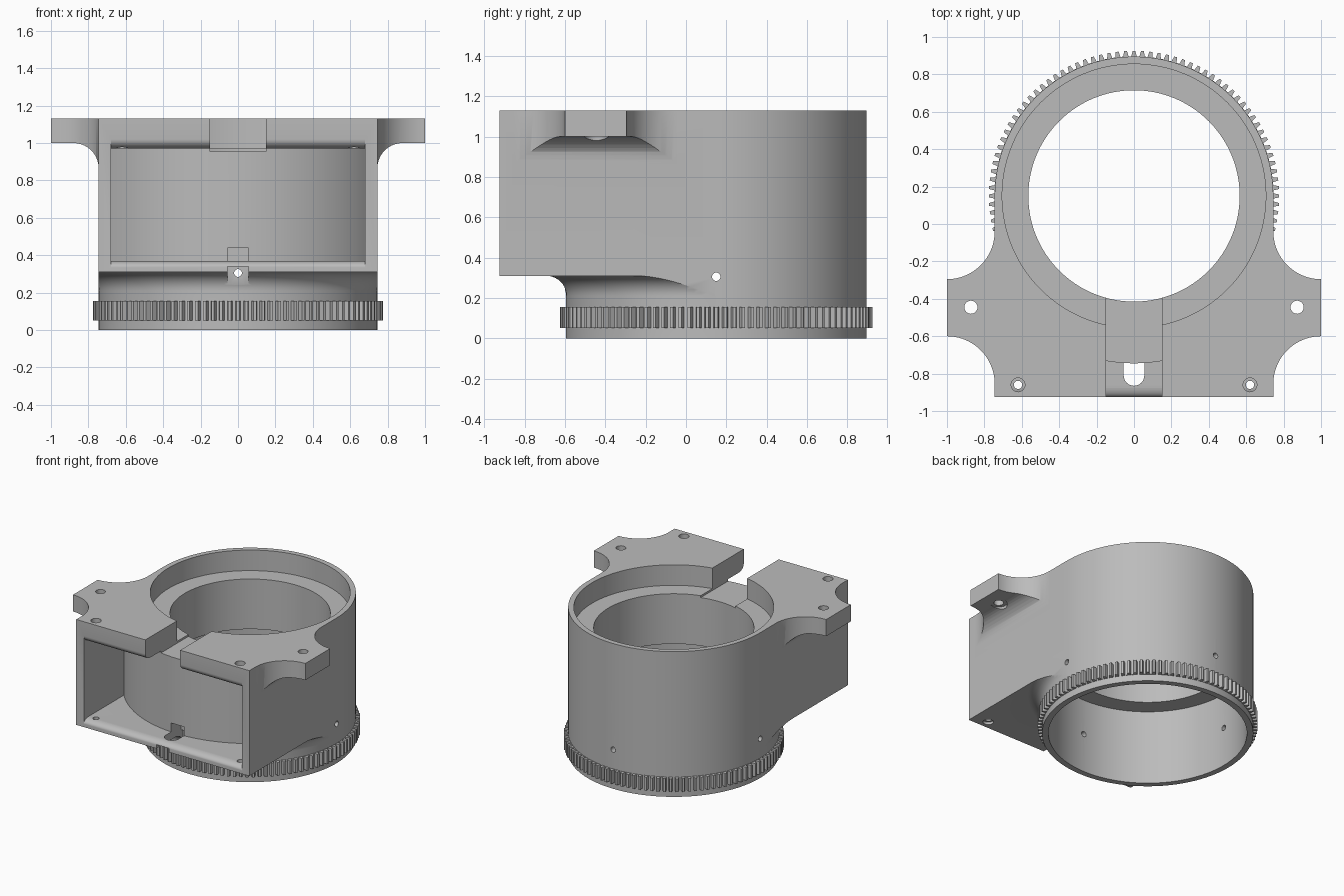
import bpy, bmesh, math
from math import sin, cos, pi
from mathutils import Matrix

if "Cube" in bpy.data.objects:
    bpy.data.objects.remove(bpy.data.objects["Cube"])

CY = 0.15          # y of the barrel axis
R = 0.745          # barrel radius
TOP = 1.13
SEG = 128

grey = bpy.data.materials.new("plain grey")
grey.use_nodes = True
grey.diffuse_color = (0.5, 0.5, 0.5, 1)
grey.node_tree.nodes["Principled BSDF"].inputs["Base Color"].default_value = (0.5, 0.5, 0.5, 1)


def finish(name, bm):
    bmesh.ops.recalc_face_normals(bm, faces=bm.faces)
    me = bpy.data.meshes.new(name)
    bm.to_mesh(me)
    bm.free()
    me.materials.append(grey)
    ob = bpy.data.objects.new(name, me)
    bpy.context.collection.objects.link(ob)
    return ob


def prism(name, pts, lo, hi, axis="z"):
    """Extrude a 2D outline along an axis."""
    place = {"z": lambda u, v, w: (u, v, w),
             "x": lambda u, v, w: (w, u, v),
             "y": lambda u, v, w: (u, w, v)}[axis]
    bm = bmesh.new()
    a = [bm.verts.new(place(u, v, lo)) for u, v in pts]
    b = [bm.verts.new(place(u, v, hi)) for u, v in pts]
    bm.faces.new(a)
    bm.faces.new(b)
    for i in range(len(pts)):
        j = (i + 1) % len(pts)
        bm.faces.new((a[i], a[j], b[j], b[i]))
    return finish(name, bm)


def arc(cu, cv, ru, rv, start, end, n):
    """Points on an elliptic arc, angles in degrees."""
    steps = [math.radians(start + (end - start) * i / n) for i in range(n + 1)]
    return [(cu + ru * cos(t), cv + rv * sin(t)) for t in steps]


def rod(u, v, r, lo, hi, axis="z", n=32):
    return prism("rod", arc(u, v, r, r, 0, 360, n)[:-1], lo, hi, axis)


def block(x0, x1, y0, y1, z0, z1):
    return prism("block", [(x0, y0), (x1, y0), (x1, y1), (x0, y1)], z0, z1)


def revolve(name, profile):
    """Spin an (r, z) profile around the barrel axis."""
    bm = bmesh.new()
    vs = [bm.verts.new((r, CY, z)) for r, z in profile]
    es = [bm.edges.new(p) for p in zip(vs, vs[1:])]
    bmesh.ops.spin(bm, geom=vs + es, cent=(0, CY, 0), axis=(0, 0, 1),
                   angle=2 * pi, steps=SEG, use_duplicate=False)
    bmesh.ops.remove_doubles(bm, verts=bm.verts, dist=1e-5)
    return finish(name, bm)


def combine(ob, other, op="DIFFERENCE"):
    """Apply a boolean and discard the helper."""
    mod = ob.modifiers.new("cut", "BOOLEAN")
    mod.operation, mod.object, mod.solver = op, other, "EXACT"
    bpy.context.view_layer.objects.active = ob
    bpy.ops.object.modifier_apply(modifier=mod.name)
    bpy.data.objects.remove(other)


# Body: round back, square front
outline = arc(0, CY, R, R, 0, 180, SEG // 2) + [(-R, -0.925), (R, -0.925)]
body = prism("housing_body", outline, 0, TOP)

# Undercut below the square front, leaving the barrel and its flared root
under = block(-1.2, 1.2, -1.2, CY - 0.005, -0.1, 0.31)
root = [(0, -0.2), (R, -0.2)] + arc(0.845, 0.21, 0.1, 0.1, 180, 90, 10) + [(0.845, 0.4), (0, 0.4)]
combine(under, revolve("flared_root", root))
combine(body, under)

# Front cavity with rounded lips and a curved back wall
floor_lip = arc(-0.865, 0.335, 0.06, 0.035, 90, 180, 8)
roof_lip = arc(-0.865, 1.02, 0.06, 0.05, 180, 270, 8)
cavity = prism("cavity", [(-0.3, 0.37)] + floor_lip + [(-1, 0.335), (-1, 1.02)] + roof_lip
               + [(-0.3, 0.97)], -0.68, 0.68, "x")
combine(cavity, rod(0, CY, 0.895, 0.2, 1.2, n=SEG))
combine(body, cavity)

# Mounting ears with scooped sides and a filleted underside
for s in (-1, 1):
    web = [(s * x, z) for x, z in
           [(0.72, TOP), (1, TOP), (1, 1.0)] + arc(0.88, 0.865, 0.135, 0.135, 90, 180, 10)
           + [(0.72, 0.865)]]
    ear = prism("ear", web, -0.85, -0.045, "y")
    for y in (-0.04, -0.855):
        combine(ear, rod(s, y, 0.255, 0.5, 1.5, n=96))
    combine(ear, rod(s * 0.872, -0.445, 0.06, 0.8, 1.003))
    combine(ear, rod(s * 0.872, -0.445, 0.035, 0.8, 1.2))
    combine(body, ear, "UNION")
    # Corner screw holes through roof and floor
    combine(body, rod(s * 0.62, -0.86, 0.037, 0.8, 1.2))
    combine(body, rod(s * 0.62, -0.86, 0.022, 0.2, 0.5))
    combine(body, rod(s * 0.62, -0.86, 0.037, 0.2, 0.33))

# Stepped bore: bottom, middle, top recess
combine(body, rod(0, CY, 0.7, -0.1, 0.58, n=SEG))
combine(body, rod(0, CY, 0.565, 0.5, 1.05, n=SEG))
combine(body, rod(0, CY, 0.705, 0.97, 1.3, n=SEG))

# Roof slot, floor keyhole and channel under the floor
combine(body, block(-0.15, 0.15, -1, -0.3, 0.955, 1.3))
combine(body, rod(0, -0.81, 0.055, 0.25, 0.44))
combine(body, block(-0.055, 0.055, -0.81, -0.62, 0.25, 0.44))
combine(body, block(-0.055, 0.055, -1, -0.6, 0.18, 0.34))

# Four radial set-screw holes
combine(body, rod(CY, 0.305, 0.021, -1, 1, "x", 20))
combine(body, rod(0, 0.305, 0.021, -0.8, 1.2, "y", 20))

# Gear ring around the foot
TEETH = 108
teeth = []
for i in range(TEETH):
    for frac, r in ((-0.32, 0.747), (-0.17, 0.776), (0.17, 0.776), (0.32, 0.747)):
        t = 2 * pi * (i + frac) / TEETH
        teeth.append((r * cos(t), CY + r * sin(t)))
gear = prism("gear_ring", teeth, 0.052, 0.155)
combine(gear, rod(0, CY, 0.725, -0.1, 0.3, n=SEG))

# Smooth the curved walls, keep the edges crisp
for ob, limit in ((body, 30), (gear, 15)):
    bpy.ops.object.select_all(action="DESELECT")
    ob.select_set(True)
    bpy.context.view_layer.objects.active = ob
    bpy.ops.object.shade_smooth_by_angle(angle=math.radians(limit))
